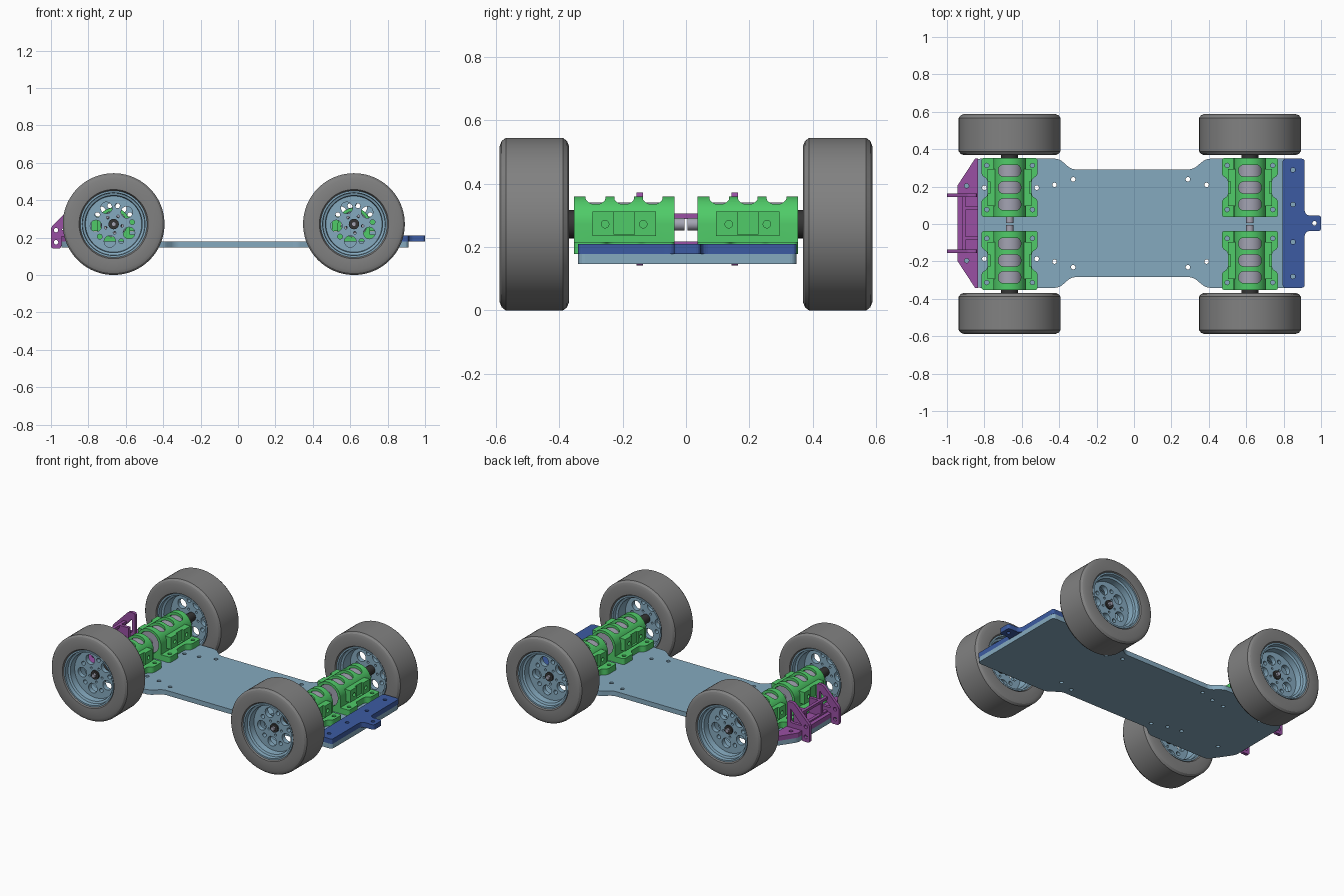
import bpy, bmesh, math
from mathutils import Matrix, Vector

if "Cube" in bpy.data.objects:
    bpy.data.objects.remove(bpy.data.objects["Cube"])


def mat(name, rgb):
    m = bpy.data.materials.new(name)
    m.diffuse_color = (*rgb, 1)
    m.use_nodes = True
    m.node_tree.nodes["Principled BSDF"].inputs["Base Color"].default_value = m.diffuse_color
    return m


STEEL_BLUE = mat("steel blue", (0.235, 0.40, 0.52))
NAVY = mat("navy blue", (0.045, 0.105, 0.36))
PURPLE = mat("purple", (0.32, 0.08, 0.37))
GREEN = mat("green", (0.08, 0.60, 0.14))
RUBBER = mat("rubber grey", (0.22, 0.22, 0.22))
METAL = mat("motor grey", (0.37, 0.37, 0.45))
DARK = mat("dark grey", (0.035, 0.035, 0.035))


def finish(name, bm, material):
    bmesh.ops.recalc_face_normals(bm, faces=bm.faces)
    me = bpy.data.meshes.new(name)
    bm.to_mesh(me)
    bm.free()
    if material:
        me.materials.append(material)
    ob = bpy.data.objects.new(name, me)
    bpy.context.collection.objects.link(ob)
    return ob


def prism(name, pts, lo, hi, material=None, axis="z", r=0):
    """Extrude an outline along z (x, y points) or y (x, z points), rounding corners by r."""
    bm = bmesh.new()
    put = (lambda p, h: (p[0], p[1], h)) if axis == "z" else (lambda p, h: (p[0], h, p[1]))
    f = bm.faces.new([bm.verts.new(put(p, lo)) for p in pts])
    d = Vector(put((0, 0), hi - lo))
    ext = bmesh.ops.extrude_face_region(bm, geom=[f])["geom"]
    bmesh.ops.translate(bm, vec=d, verts=[v for v in ext if isinstance(v, bmesh.types.BMVert)])
    if r:
        es = [e for e in bm.edges
              if (e.verts[0].co - e.verts[1].co).cross(d).length < 1e-6]
        bmesh.ops.bevel(bm, geom=es, offset=r, segments=4, affect="EDGES", profile=0.5)
    return finish(name, bm, material)


def box(name, x, y, z, material=None, r=0):
    return prism(name, [(x[0], y[0]), (x[1], y[0]), (x[1], y[1]), (x[0], y[1])], z[0], z[1], material, r=r)


def rod(name, centre, r, length, axis="z", material=None, n=24):
    bm = bmesh.new()
    rot = {"z": Matrix(), "x": Matrix.Rotation(math.pi / 2, 4, "Y"),
           "y": Matrix.Rotation(math.pi / 2, 4, "X")}[axis]
    bmesh.ops.create_cone(bm, cap_ends=True, segments=n, radius1=r, radius2=r, depth=length,
                          matrix=Matrix.Translation(centre) @ rot)
    return finish(name, bm, material)


def lathe(name, prof, material, n=64):
    """Revolve a closed (radius, y) loop about the y axis."""
    bm = bmesh.new()
    rings = [[bm.verts.new((r * math.cos(a), y, r * math.sin(a))) for r, y in prof]
             for a in (2 * math.pi * i / n for i in range(n))]
    k = len(prof)
    for i in range(n):
        a, b = rings[i], rings[(i + 1) % n]
        for j in range(k):
            bm.faces.new((a[j], a[(j + 1) % k], b[(j + 1) % k], b[j]))
    return finish(name, bm, material)


def boolean(ob, tools, op="DIFFERENCE"):
    for t in tools:
        m = ob.modifiers.new("bool", "BOOLEAN")
        m.operation, m.solver, m.object = op, "EXACT", t
        bpy.context.view_layer.objects.active = ob
        bpy.ops.object.modifier_apply(modifier=m.name)
        bpy.data.objects.remove(t)


def smooth(ob):
    bpy.ops.object.select_all(action="DESELECT")
    ob.select_set(True)
    bpy.context.view_layer.objects.active = ob
    bpy.ops.object.shade_smooth_by_angle(angle=math.radians(30))


def drill(spots, r=0.012):
    return [rod("cutter", (x, y, 0.2), r, 0.3, n=16) for x, y in spots]


CY = 0.004                       # small sideways offset of the chassis
AXLES = (-0.665, 0.62)
AZ = 0.272                       # axle height
SIDES = (-1, 1)
TOP = 0.178                      # top of the base plate

# Base plate: wide ends, narrow waist, tapered tail
half = [(0.912, 0.345), (0.385, 0.345), (0.315, 0.288), (-0.335, 0.288),
        (-0.40, 0.345), (-0.845, 0.345), (-0.945, 0.20)]
outline = [(x, y + CY) for x, y in half] + [(x, CY - y) for x, y in reversed(half)]
plate = prism("base_plate", outline, 0.147, TOP, STEEL_BLUE, r=0.022)
boolean(plate, drill([(x, CY + s * y) for s in SIDES for x, y in
                      [(-0.425, 0.205), (-0.325, 0.235), (0.388, 0.205), (0.288, 0.235),
                       (-0.80, 0.19), (-0.52, 0.19)]]))

# Nose bumper plate with a tow tongue
half = [(0.795, 0.345), (0.912, 0.345), (0.912, 0.058), (0.925, 0.042), (1.0, 0.042)]
bumper = prism("front_bumper", [(x, y + CY) for x, y in half] +
               [(x, CY - y) for x, y in reversed(half)], TOP, 0.21, NAVY, r=0.014)
boolean(bumper, drill([(0.85, CY + y) for y in (-0.285, -0.1, 0.1, 0.285)] + [(0.965, CY)]))

# Tail plate
half = [(-0.835, 0.345), (-0.85, 0.345), (-0.945, 0.20)]
tail = prism("tail_plate", [(x, y + CY) for x, y in half] +
             [(x, CY - y) for x, y in reversed(half)], TOP, 0.208, PURPLE)
boolean(tail, drill([(-0.895, CY + s * 0.2) for s in SIDES]))

# Tail side gussets with triangular windows and lug holes
for s in SIDES:
    y = CY + s * 0.15
    g = prism("tail_gusset", [(-0.945, 0.142), (-1.0, 0.142), (-1.0, 0.255), (-0.885, 0.372),
                              (-0.84, 0.372), (-0.84, 0.19), (-0.945, 0.19)],
              y - 0.01, y + 0.01, PURPLE, "y", 0.012)
    boolean(g, [prism("cutter", [(-0.945, 0.24), (-0.862, 0.33), (-0.862, 0.24)],
                      y - 0.1, y + 0.1, None, "y", 0.008)] +
            [rod("cutter", (-0.973, y, z), 0.012, 0.1, "y", n=16) for z in (0.24, 0.175)])

# Tail frame between the gussets
for s in SIDES:
    y = CY + s * 0.08
    box("tail_frame_post", (-0.92, -0.835), (y - 0.01, y + 0.01), (0.2, 0.306), PURPLE)
box("tail_frame_top", (-0.92, -0.90), (CY - 0.14, CY + 0.14), (0.289, 0.306), PURPLE)
box("tail_frame_foot", (-0.92, -0.90), (CY - 0.14, CY + 0.14), (0.2, 0.218), PURPLE)

# Motor bracket: arched sleeve, side block and four-tab foot
R = 0.087
arch = [(R * math.cos(math.pi * i / 24), AZ + R * math.sin(math.pi * i / 24)) for i in range(25)]
bracket = prism("motor_bracket", arch + [(-R, TOP), (R, TOP)], -0.158, 0.158, GREEN, "y")
q = [(0.15, 0.158), (0.15, 0.065), (0.118, 0.045)]
foot = q + [(x, -y) for x, y in reversed(q)] + [(-x, -y) for x, y in q] + \
    [(-x, y) for x, y in reversed(q)]
boolean(bracket, [prism("foot", foot, TOP, 0.216, GREEN, r=0.014),
                  box("block", (-0.118, 0.118), (-0.1, 0.1), (0.235, 0.312), GREEN)], "UNION")
cutters = [rod("cutter", (0, 0, AZ), 0.07, 0.5, "y", n=40)]
for y in (-0.09, 0, 0.09):
    cutters.append(box("cutter", (-0.06, 0.06), (y - 0.031, y + 0.031), (AZ + 0.02, 0.5), r=0.026))
for s in SIDES:
    cutters.append(box("cutter", sorted((s * 0.105, s * 0.2)), (-0.032, 0.032), (0.24, 0.4)))
    for t in SIDES:
        cutters += drill([(s * 0.122, t * 0.118)])
        cutters.append(rod("cutter", (s * 0.12, t * 0.06, AZ), 0.012, 0.04, "x", n=16))
boolean(bracket, cutters)
smooth(bracket)

# Motor with end shaft
motor = rod("motor", (0, 0, AZ), 0.0685, 0.30, "y", METAL, 40)
shaft = rod("motor_shaft", (0, 0.165, AZ), 0.02, 0.05, "y", METAL, 20)
# Dark drive coupler running into the wheel
coupler = rod("drive_coupler", (0, -0.2, AZ), 0.03, 0.11, "y", DARK, 24)
collar = rod("drive_collar", (0, -0.163, AZ), 0.045, 0.024, "y", DARK, 24)

# Tyre with chamfered shoulders
side = [(0.176, -0.09), (0.185, -0.106), (0.244, -0.11), (0.262, -0.103), (0.272, -0.09)]
tyre = lathe("tyre", side + [(r, -y) for r, y in reversed(side)], RUBBER, 80)

# Rim: stepped barrel with a drilled disc
step = [(0.178, -0.10), (0.168, -0.10), (0.166, -0.075), (0.153, -0.07), (0.150, -0.03)]
rim = lathe("rim", step + [(0.015, -0.03), (0.015, 0.0)] +
            [(0.150, 0.0), (0.153, 0.07), (0.166, 0.075), (0.168, 0.10), (0.178, 0.10)], STEEL_BLUE)
cutters = []
for i in range(5):
    for off, rad, r in ((42, 0.095, 0.031), (78, 0.1, 0.013), (60, 0.047, 0.007)):
        a = math.radians(off + 72 * i)
        cutters.append(rod("cutter", (rad * math.cos(a), 0, rad * math.sin(a)), r, 0.2, "y", n=20))
boolean(rim, cutters)

# Hub and nut at the wheel centre
hub = rod("hub", (0, -0.005, 0), 0.028, 0.07, "y", DARK, 24)
nut = rod("hub_nut", (0, -0.045, 0), 0.014, 0.02, "y", METAL, 6)

for ob in (motor, shaft, coupler, collar, tyre, rim, hub):
    smooth(ob)


# Place each part set at all four corners, outer end turned outward
def corners(parts, y, z):
    for p in parts:
        copies = [p] + [p.copy() for _ in range(3)]
        for c in copies[1:]:
            bpy.context.collection.objects.link(c)
        spots = [(x, s) for x in AXLES for s in SIDES]
        for c, (x, s) in zip(copies, spots):
            c.location = (x, s * y, z)
            c.rotation_euler = (0, 0, math.pi if s > 0 else 0)


corners((bracket, motor, shaft, coupler, collar), 0.195, 0)
corners((tyre, rim, hub, nut), 0.478, AZ)
